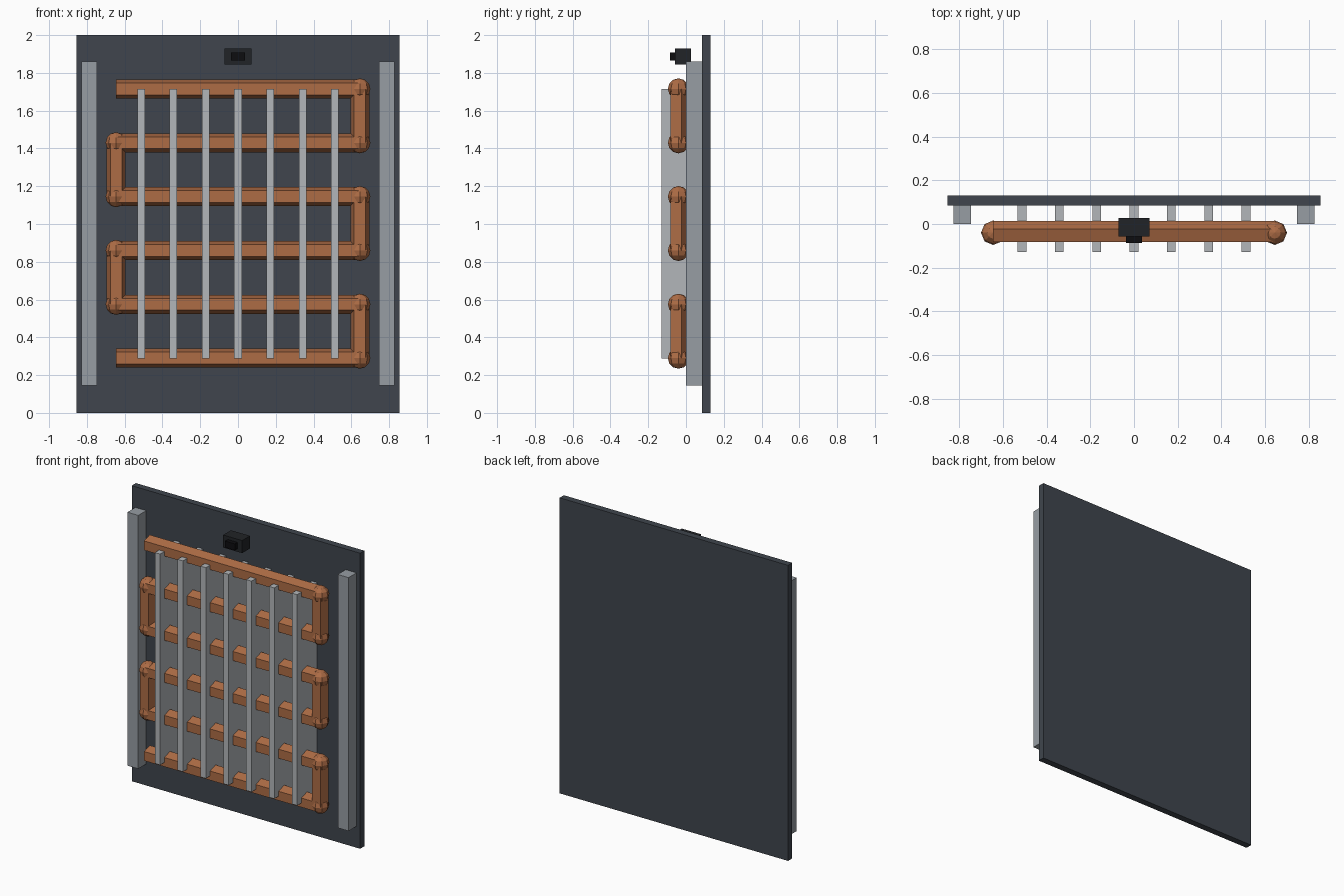
import bpy, math
from mathutils import Matrix

if "Cube" in bpy.data.objects:
    bpy.data.objects.remove(bpy.data.objects["Cube"])


def material(name, rgb):
    m = bpy.data.materials.new(name)
    m.diffuse_color = (*rgb, 1)
    m.use_nodes = True
    m.node_tree.nodes["Principled BSDF"].inputs["Base Color"].default_value = m.diffuse_color
    return m


PANEL = material("dark_panel", (0.05, 0.06, 0.075))
STEEL = material("rail_grey", (0.31, 0.34, 0.37))
FIN = material("fin_grey", (0.45, 0.47, 0.49))
COPPER = material("copper", (0.42, 0.15, 0.06))
BLACK = material("black", (0.015, 0.017, 0.02))
LENS = material("lens_black", (0.004, 0.004, 0.005))


def box(name, x, y, z, mat):
    """Box from (min, max) ranges."""
    bpy.ops.mesh.primitive_cube_add(size=1)
    o = bpy.context.object
    o.name = name
    o.data.transform(Matrix.Diagonal((x[1] - x[0], y[1] - y[0], z[1] - z[0], 1)))
    o.location = [(r[0] + r[1]) / 2 for r in (x, y, z)]
    o.data.materials.append(mat)


R, PY, PX = 0.053, -0.04, 0.645


def pipe(name, loc, length, horizontal):
    """Five-sided tube with one corner pointing to the back."""
    bpy.ops.mesh.primitive_cylinder_add(vertices=5, radius=R, depth=length)
    o = bpy.context.object
    o.name = name
    if horizontal:
        o.data.transform(Matrix.Rotation(math.pi / 2, 4, 'Y'))
    o.location = loc
    o.data.materials.append(COPPER)


# Back panel
box("back_panel", (-0.855, 0.855), (0.085, 0.13), (0, 2), PANEL)

# Side rails
for s in (-1, 1):
    box("side_rail", sorted((s * 0.747, s * 0.828)), (0, 0.087), (0.145, 1.86), STEEL)

# Cooling fins
for i in range(-3, 4):
    x = i * 0.171
    box("fin", (x - 0.02, x + 0.02), (-0.129, 0.087), (0.288, 1.715), FIN)

# Serpentine coil: rows, return bends and elbow joints
rows = [0.29 + i * 0.285 for i in range(6)]
for i, z in enumerate(rows):
    pipe("coil_row", (0, PY, z), 2 * PX, True)
    if i < 5:
        x = PX if i % 2 == 0 else -PX
        pipe("coil_bend", (x, PY, z + 0.1425), 0.285, False)
        for zz in (z, rows[i + 1]):
            bpy.ops.mesh.primitive_uv_sphere_add(segments=8, ring_count=6, radius=0.056,
                                                 location=(x, PY, zz))
            bpy.context.object.name = "coil_elbow"
            bpy.context.object.data.materials.append(COPPER)

# Thermostat box and knob
box("thermostat", (-0.071, 0.071), (-0.057, 0.027), (1.845, 1.93), BLACK)
box("thermostat_knob", (-0.036, 0.036), (-0.086, -0.05), (1.866, 1.909), LENS)
